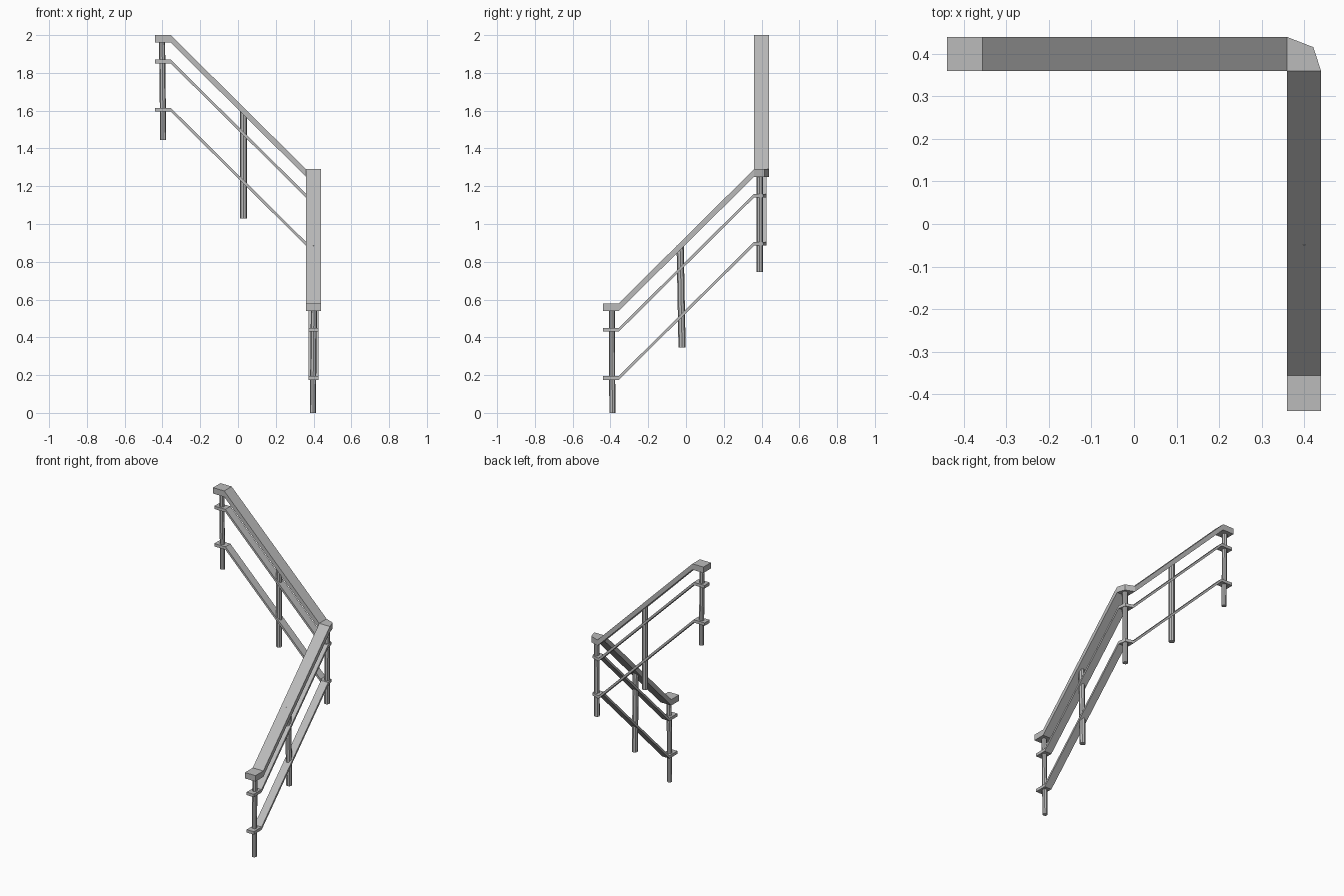
import bpy, bmesh
from mathutils import Vector

cube = bpy.data.objects.get("Cube")
if cube:
    bpy.data.objects.remove(cube, do_unlink=True)

metal = bpy.data.materials.new("grey metal")
metal.use_nodes = True
GREY = (0.5, 0.5, 0.5, 1)
metal.diffuse_color = GREY
metal.node_tree.nodes["Principled BSDF"].inputs["Base Color"].default_value = GREY

C = 0.4        # centre line of both flights
END = 0.44     # outer end of the rails
BEND = 0.356   # where a flat end turns into a slope
RISE = 0.71    # climb of each flight


def finish(name, bm):
    bmesh.ops.recalc_face_normals(bm, faces=bm.faces)
    mesh = bpy.data.meshes.new(name)
    bm.to_mesh(mesh)
    bm.free()
    mesh.materials.append(metal)
    obj = bpy.data.objects.new(name, mesh)
    bpy.context.collection.objects.link(obj)
    return obj


def rail(name, half, z, thick):
    """Flat bar running up one flight, round the corner and up the next."""
    a, b = C - half, C + half
    top = z + RISE
    # inner point, outer point, height of each cross-section
    sections = [
        ((a, -END), (b, -END), z),
        ((a, -BEND), (b, -BEND), z),
        ((a, 0.36), (b, 0.36), top),
        ((a, a), (C + half * 0.55, C + half * 0.4), top),
        ((0.36, a), (0.36, b), top),
        ((-BEND, a), (-BEND, b), top + RISE),
        ((-END, a), (-END, b), top + RISE),
    ]
    bm = bmesh.new()
    rings = []
    for inner, outer, h in sections:
        rings.append([bm.verts.new((*p, q)) for p, q in
                      ((inner, h), (outer, h), (outer, h - thick), (inner, h - thick))])
    for r, s in zip(rings, rings[1:]):
        for i in range(4):
            j = (i + 1) % 4
            bm.faces.new((r[i], r[j], s[j], s[i]))
    bm.faces.new(rings[0])
    bm.faces.new(rings[-1])
    bmesh.ops.remove_doubles(bm, verts=bm.verts, dist=0.0005)
    return finish(name, bm)


def post(name, bottom, top, radius):
    """Eight-sided upright, leaning slightly from bottom to top."""
    bottom, top = Vector(bottom), Vector(top)
    bm = bmesh.new()
    bmesh.ops.create_cone(bm, cap_ends=True, segments=8, radius1=radius,
                          radius2=radius, depth=1)
    for v in bm.verts:
        t = v.co.z + 0.5
        base = bottom.lerp(top, t)
        v.co = (base.x + v.co.x, base.y + v.co.y, base.z)
    return finish(name, bm)


# Rails
rail("handrail", 0.04, 0.58, 0.04)
rail("upper_rail", 0.027, 0.45, 0.02)
rail("lower_rail", 0.027, 0.195, 0.02)

# Posts
post("bottom_post", (0.396, -0.39, 0), (0.402, -0.392, 0.55), 0.016)
post("first_flight_post", (C, -0.021, 0.345), (C, -0.031, 0.885), 0.019)
post("corner_post", (0.398, 0.39, 0.745), (0.4, 0.39, 1.26), 0.018)
post("second_flight_post", (0.029, C, 1.03), (0.029, C, 1.597), 0.019)
post("top_post", (-0.396, C, 1.445), (-0.402, C, 1.97), 0.016)
